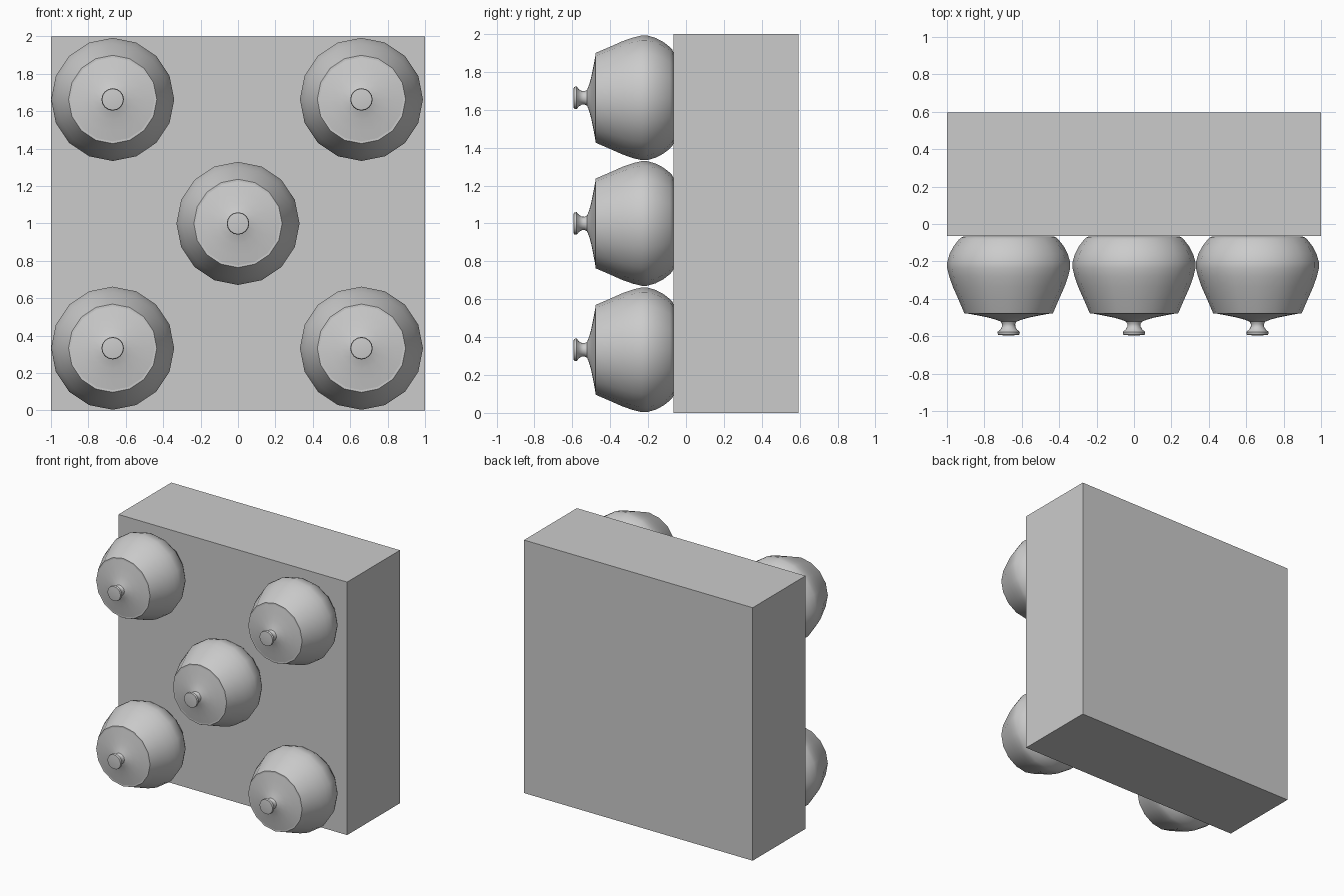
import bpy
import bmesh
from math import sin, cos, tau, radians

default = bpy.data.objects.get("Cube")
if default:
    bpy.data.objects.remove(default, do_unlink=True)

# Single plain grey finish
GREY = (0.6, 0.6, 0.6, 1.0)
grey = bpy.data.materials.new("plain_grey")
grey.use_nodes = True
grey.diffuse_color = GREY
grey.node_tree.nodes["Principled BSDF"].inputs["Base Color"].default_value = GREY

SIDES = 16


def add_object(name, bm, location):
    bmesh.ops.recalc_face_normals(bm, faces=bm.faces)
    mesh = bpy.data.meshes.new(name)
    bm.to_mesh(mesh)
    bm.free()
    mesh.materials.append(grey)
    obj = bpy.data.objects.new(name, mesh)
    obj.location = location
    bpy.context.collection.objects.link(obj)
    return obj


def turned(name, profile, location):
    """Revolve (radius, y) points about the y axis and cap both ends."""
    bm = bmesh.new()
    rings = []
    for radius, y in profile:
        rings.append([bm.verts.new((radius * cos(tau * i / SIDES), y,
                                    radius * sin(tau * i / SIDES)))
                      for i in range(SIDES)])
    for a, b in zip(rings, rings[1:]):
        for i in range(SIDES):
            j = (i + 1) % SIDES
            bm.faces.new((a[i], a[j], b[j], b[i]))
    bm.faces.new(rings[0])
    bm.faces.new(rings[-1])
    obj = add_object(name, bm, location)
    bpy.ops.object.select_all(action="DESELECT")
    obj.select_set(True)
    bpy.context.view_layer.objects.active = obj
    bpy.ops.object.shade_smooth_by_angle(angle=radians(35))
    return obj


# Thick square backing block
bm = bmesh.new()
bmesh.ops.create_cube(bm, size=1)
bmesh.ops.scale(bm, vec=(2, 0.66, 2), verts=bm.verts)
add_object("backing_block", bm, (0, 0.265, 1))

# Rounded pot body, from its foot to its mouth
BODY = [(0.24, -0.066), (0.255, -0.073), (0.268, -0.085), (0.295, -0.12),
        (0.316, -0.16), (0.329, -0.205), (0.329, -0.235), (0.318, -0.28),
        (0.299, -0.335), (0.27, -0.4), (0.24, -0.47), (0.236, -0.478)]
# Shallow lid with a flared knob
LID = [(0.23, -0.477), (0.17, -0.488), (0.11, -0.5), (0.07, -0.511),
       (0.042, -0.522), (0.035, -0.535), (0.036, -0.55), (0.045, -0.565),
       (0.06, -0.577), (0.057, -0.592), (0.03, -0.595)]

# Five pots: one in each corner and one in the middle
SPOTS = {"lower_right": (-0.67, 0.333), "lower_left": (0.66, 0.333),
         "middle": (0, 1), "upper_right": (-0.67, 1.663),
         "upper_left": (0.66, 1.663)}
for place, (x, z) in SPOTS.items():
    turned("pot_body_" + place, BODY, (x, 0, z))
    turned("pot_lid_" + place, LID, (x, 0, z))
